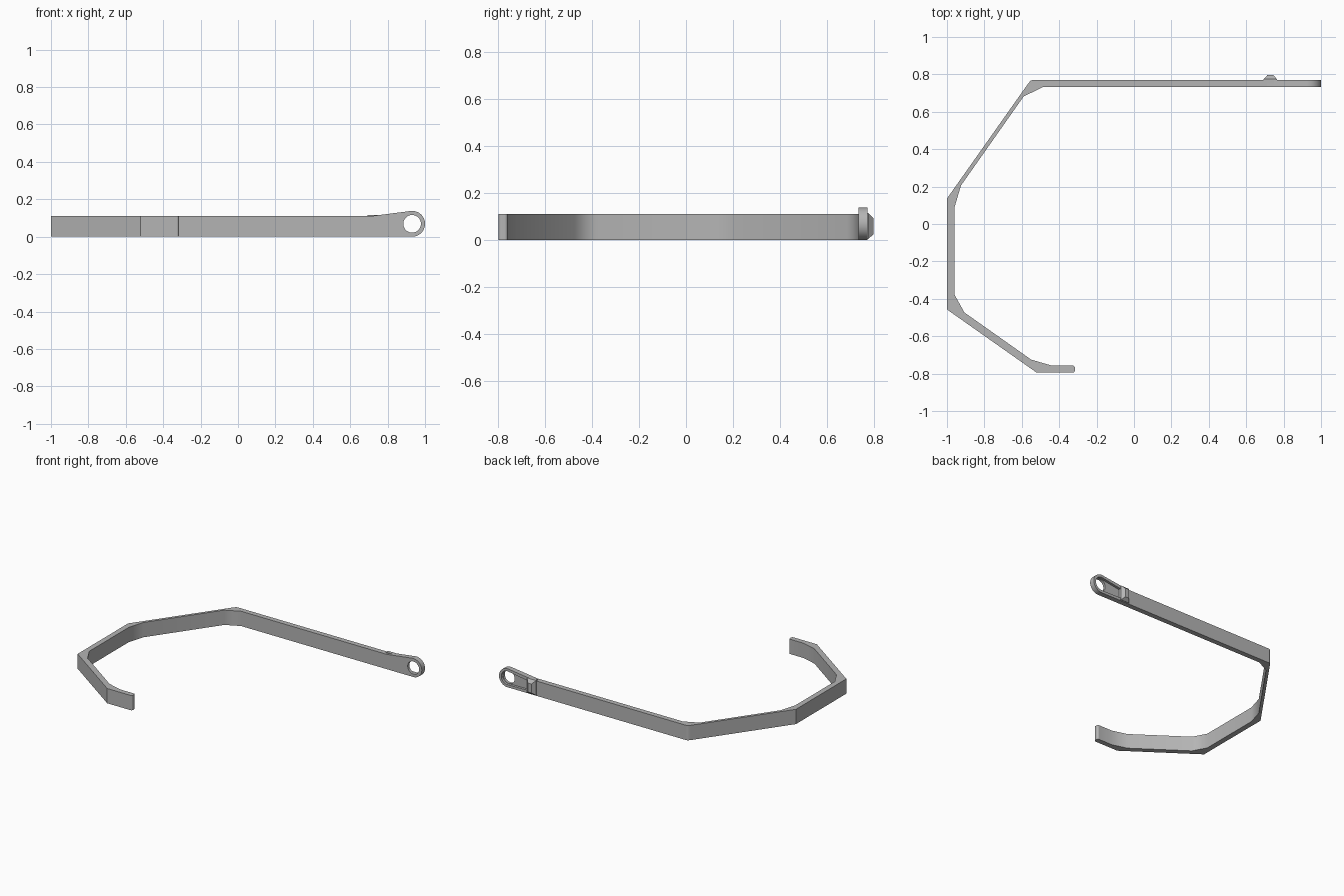
import bpy, bmesh, math
from mathutils import Vector

cube = bpy.data.objects.get("Cube")
if cube:
    bpy.data.objects.remove(cube, do_unlink=True)

# Single grey material
grey = bpy.data.materials.new("plain grey")
grey.use_nodes = True
color = (0.46, 0.46, 0.46, 1)
grey.diffuse_color = color
grey.node_tree.nodes["Principled BSDF"].inputs["Base Color"].default_value = color


def loft(name, bottom, top):
    """Closed solid between two matching outlines."""
    bm = bmesh.new()
    a = [bm.verts.new(p) for p in bottom]
    b = [bm.verts.new(p) for p in top]
    bm.faces.new(a[::-1])
    bm.faces.new(b)
    for i in range(len(a)):
        j = (i + 1) % len(a)
        bm.faces.new((a[i], a[j], b[j], b[i]))
    bmesh.ops.recalc_face_normals(bm, faces=bm.faces)
    mesh = bpy.data.meshes.new(name)
    bm.to_mesh(mesh)
    bm.free()
    obj = bpy.data.objects.new(name, mesh)
    bpy.context.collection.objects.link(obj)
    mesh.materials.append(grey)
    return obj


def slab_y(name, outline, y0, y1):
    """Extrude an x-z outline along y."""
    return loft(name, [(x, y0, z) for x, z in outline], [(x, y1, z) for x, z in outline])


def arc(cx, cz, r, start, end, steps):
    angles = [math.radians(start + (end - start) * i / steps) for i in range(steps + 1)]
    return [(cx + r * math.cos(t), cz + r * math.sin(t)) for t in angles]


def activate(obj):
    bpy.ops.object.select_all(action="DESELECT")
    obj.select_set(True)
    bpy.context.view_layer.objects.active = obj


def cut(obj, cutter):
    cutter.hide_render = True
    mod = obj.modifiers.new("cut", "BOOLEAN")
    mod.operation = "DIFFERENCE"
    mod.solver = "EXACT"
    mod.object = cutter
    activate(obj)
    bpy.ops.object.modifier_apply(modifier=mod.name)
    bpy.data.objects.remove(cutter, do_unlink=True)


def smooth(obj):
    activate(obj)
    bpy.ops.object.shade_smooth_by_angle(angle=math.radians(35))
    mod = obj.modifiers.new("flat faces", "WEIGHTED_NORMAL")
    mod.keep_sharp = True


HEIGHT, FRONT, BACK, JOINT = 0.11, 0.732, 0.77, 0.71

# Bent strap: outer edge, rounded free tip, then thickened inner corners
outer = [(JOINT, BACK), (-0.54, BACK), (-0.553, 0.766), (-0.565, 0.752),
         (-1, 0.136), (-1, -0.457), (-0.52, -0.795)]
tip = arc(-0.328, -0.783, 0.012, -90, 0, 4) + arc(-0.328, -0.769, 0.012, 0, 90, 4)
inner = [(-0.44, -0.757), (-0.55, -0.725), (-0.907, -0.473), (-0.96, -0.377),
         (-0.96, 0.088), (-0.925, 0.206), (-0.59, 0.682), (-0.487, FRONT), (JOINT, FRONT)]
plan = outer + tip + inner
strap = loft("bent_strap", [(x, y, 0) for x, y in plan], [(x, y, HEIGHT) for x, y in plan])
smooth(strap)

# Flared end with a round eye
EX, EZ, R = 0.931, 0.069, 0.069
eye = slab_y("eye_end", [(JOINT, 0), (JOINT, HEIGHT)] + arc(EX, EZ, R, 97, -90, 36), FRONT, BACK)
cut(eye, slab_y("hole_cutter", arc(EX, EZ, 0.047, 0, 352.5, 47), FRONT - 0.1, BACK + 0.1))

# Shallow tapered pocket between the eye and the ridge on the back
pocket = [(0.75, 0.022), (0.75, 0.09)] + arc(EX, EZ, 0.05, 97, -97, 36)
cut(eye, slab_y("pocket_cutter", pocket, BACK - 0.018, BACK + 0.1))
smooth(eye)


# Chamfered ridge on the back
def rect(x0, x1, z0, z1, y):
    return [Vector(p) for p in ((x0, y, z0), (x1, y, z0), (x1, y, z1), (x0, y, z1))]


loft("back_ridge_base", rect(0.692, 0.765, 0.005, 0.115, BACK - 0.02),
     rect(0.692, 0.765, 0.005, 0.115, BACK + 0.004))
loft("back_ridge", rect(0.692, 0.765, 0.005, 0.115, BACK + 0.004),
     rect(0.714, 0.744, 0.025, 0.092, 0.797))
